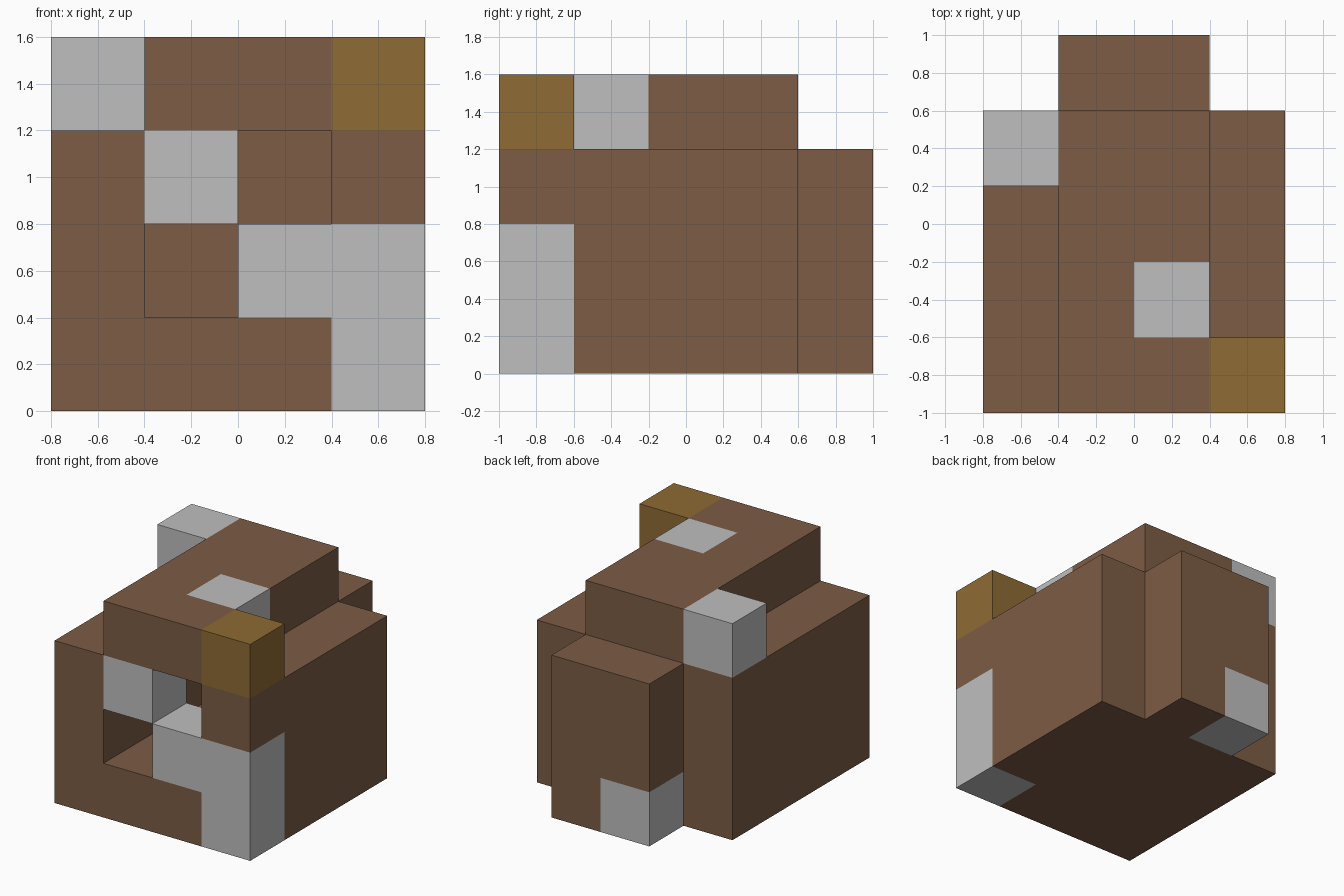
import bpy
import bmesh
from itertools import product
from mathutils import Vector

CELL = 0.4
ORIGIN = Vector((-0.8, -1.0, 0.0))

cube = bpy.data.objects.get("Cube")
if cube:
    bpy.data.objects.remove(cube, do_unlink=True)


def make_material(name, rgb):
    mat = bpy.data.materials.new(name)
    mat.use_nodes = True
    colour = (*rgb, 1.0)
    mat.diffuse_color = colour
    mat.node_tree.nodes["Principled BSDF"].inputs["Base Color"].default_value = colour
    return mat


BROWN, PALE, GOLD = range(3)
MATERIALS = [
    make_material("earth brown", (0.205, 0.107, 0.060)),
    make_material("pale grey", (0.521, 0.521, 0.521)),
    make_material("dark gold", (0.275, 0.147, 0.033)),
]


def block(xs, ys, zs):
    """All grid cells in three index ranges."""
    return set(product(range(*xs), range(*ys), range(*zs)))


# Hollow house: one-cell-thick slabs, walls and corner blocks
PARTS = {
    "floor": block((1, 3), (0, 4), (0, 1)),
    "right_wall": block((0, 1), (0, 4), (0, 3)),
    "left_wall": block((3, 4), (0, 4), (0, 3)),
    "back_wall": block((1, 3), (4, 5), (0, 3)),
    "roof": block((1, 3), (0, 4), (3, 4)),
    "front_lower_block": {(2, 0, 1)},
    "front_upper_block": {(1, 0, 2)},
    "front_corner_block": {(3, 0, 3)},
    "back_corner_block": {(0, 3, 3)},
}

# Cells that differ from the brown
COLOURED = {(3, 0, 3): GOLD}
for cell in [(3, 0, 0), (3, 0, 1), (2, 0, 1), (1, 0, 2),
             (2, 1, 3), (0, 3, 3), (1, 4, 0)]:
    COLOURED[cell] = PALE

FILLED = set().union(*PARTS.values())


def add_face(bm, cell, axis, side):
    """Add one outer square of a cell, wound to face outwards."""
    u, v = (axis + 1) % 3, (axis + 2) % 3
    corners = []
    for a, b in [(0, 0), (1, 0), (1, 1), (0, 1)]:
        p = Vector(cell)
        p[axis] += side
        p[u] += a
        p[v] += b
        corners.append(bm.verts.new(ORIGIN + p * CELL))
    if not side:
        corners.reverse()
    bm.faces.new(corners).material_index = COLOURED.get(cell, BROWN)


def build_part(name, cells):
    bm = bmesh.new()
    for cell in sorted(cells):
        for axis, side in product(range(3), (0, 1)):
            neighbour = list(cell)
            neighbour[axis] += 1 if side else -1
            if tuple(neighbour) not in FILLED:
                add_face(bm, cell, axis, side)
    bmesh.ops.remove_doubles(bm, verts=bm.verts, dist=0.001)
    # Merge flat areas of the same colour
    bmesh.ops.dissolve_limit(bm, angle_limit=0.01, verts=bm.verts,
                             edges=bm.edges, delimit={'MATERIAL'})
    mesh = bpy.data.meshes.new(name)
    bm.to_mesh(mesh)
    bm.free()
    for mat in MATERIALS:
        mesh.materials.append(mat)
    bpy.context.collection.objects.link(bpy.data.objects.new(name, mesh))


for part_name, part_cells in PARTS.items():
    build_part(part_name, part_cells)
